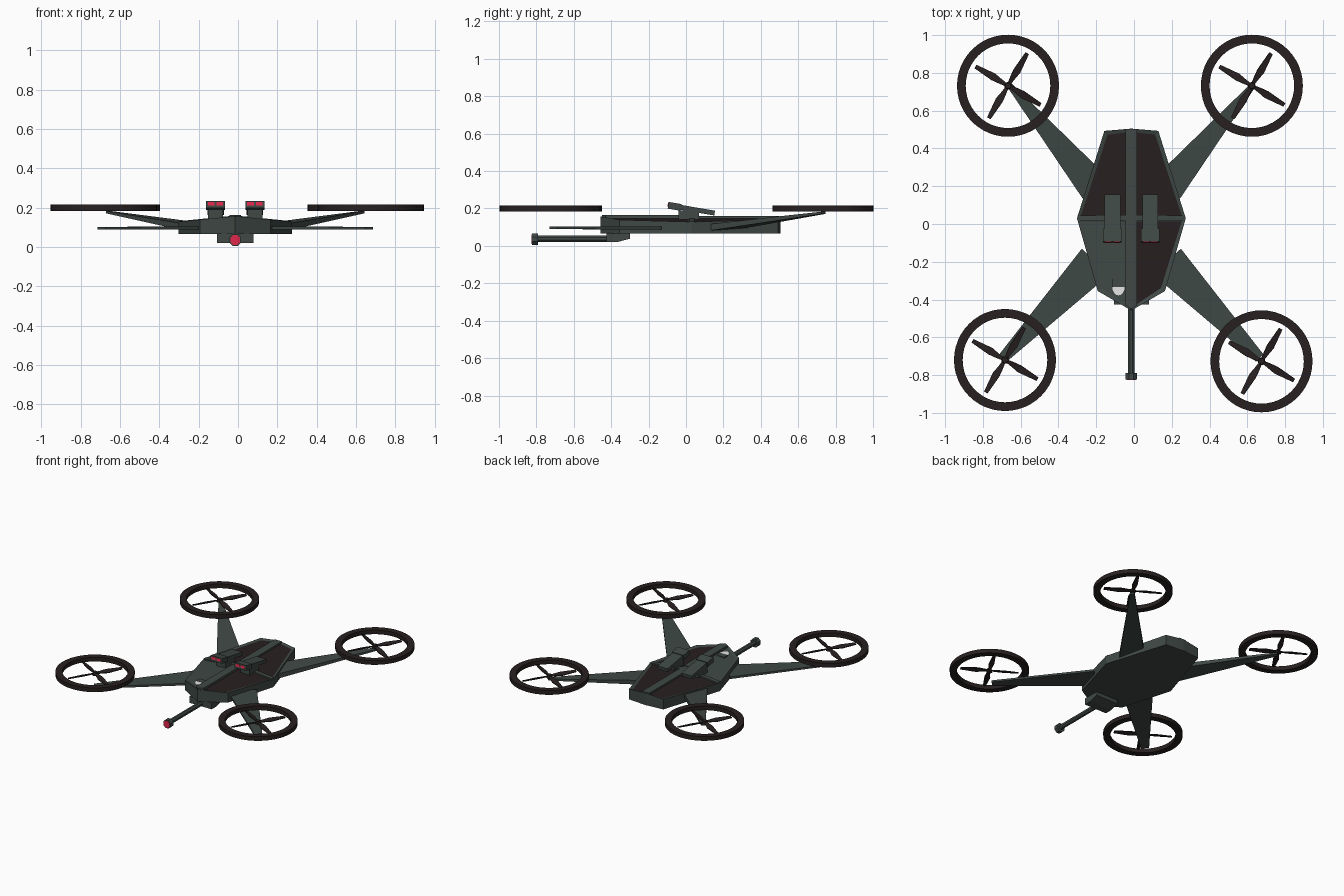
import bpy, bmesh, math
from mathutils import Matrix, Vector

if "Cube" in bpy.data.objects:
    bpy.data.objects.remove(bpy.data.objects["Cube"])

CX = -0.014  # centre line of the hull


def material(name, rgb):
    m = bpy.data.materials.new(name)
    m.use_nodes = True
    m.diffuse_color = (*rgb, 1)
    m.node_tree.nodes["Principled BSDF"].inputs["Base Color"].default_value = (*rgb, 1)
    return m


GREEN = material("grey green paint", (0.05, 0.066, 0.06))
DARK = material("dark brown", (0.021, 0.014, 0.014))
RED = material("signal red", (0.75, 0.02, 0.07))
WHITE = material("white", (0.9, 0.9, 0.9))


def finish(name, bm, mats, smooth=False):
    bmesh.ops.recalc_face_normals(bm, faces=bm.faces)
    me = bpy.data.meshes.new(name)
    bm.to_mesh(me)
    bm.free()
    ob = bpy.data.objects.new(name, me)
    bpy.context.collection.objects.link(ob)
    for m in mats:
        me.materials.append(m)
    if smooth:
        bpy.ops.object.select_all(action="DESELECT")
        ob.select_set(True)
        bpy.context.view_layer.objects.active = ob
        bpy.ops.object.shade_smooth_by_angle(angle=math.radians(35))
    return ob


def loft(bm, a, b):
    """Closed solid between two loops of equal length."""
    va, vb = [bm.verts.new(p) for p in a], [bm.verts.new(p) for p in b]
    n = len(va)
    for i in range(n):
        j = (i + 1) % n
        bm.faces.new((va[i], va[j], vb[j], vb[i]))
    return bm.faces.new(va[::-1]), bm.faces.new(vb)


def solid(name, a, b, mat, matrix=None):
    bm = bmesh.new()
    loft(bm, a, b)
    if matrix:
        bm.transform(matrix)
    return finish(name, bm, [mat])


def prism(name, pts, z0, z1, mat, matrix=None):
    return solid(name, [(x, y, z0) for x, y in pts], [(x, y, z1) for x, y in pts], mat, matrix)


def box(name, x, y, z, mat, matrix=None):
    pts = [(x[0], y[0]), (x[1], y[0]), (x[1], y[1]), (x[0], y[1])]
    return prism(name, pts, z[0], z[1], mat, matrix)


def rod(name, y0, y1, r, z, sides, mat):
    loop = [(CX + r * math.cos(t), z + r * math.sin(t))
            for t in (math.tau * (i + 0.5) / sides for i in range(sides))]
    return solid(name, [(x, y0, h) for x, h in loop], [(x, y1, h) for x, h in loop], mat)


# Hull: eight-sided slab with a low roof of four recessed panels
half = [(0, 0.505), (0.143, 0.493), (0.288, 0.03), (0.178, -0.355), (0, -0.458)]
roof = lambda x: 0.157 - 0.1 * abs(x)
bm = bmesh.new()
panels = {}
for s in (1, -1):
    side = [(CX + s * x, y) for x, y in half]
    for (x0, y0), (x1, y1) in zip(side, side[1:]):
        bm.faces.new([bm.verts.new(p) for p in (
            (x0, y0, 0.066), (x1, y1, 0.066), (x1, y1, roof(x1 - CX)), (x0, y0, roof(x0 - CX)))])
    bm.faces.new([bm.verts.new((x, y, 0.066)) for x, y in side])
    for end, pts in (("rear", half[:3] + [(0, 0.03)]), ("front", [(0, 0.03)] + half[2:])):
        panels[end, s] = bm.faces.new([bm.verts.new((CX + s * x, y, roof(x))) for x, y in pts])
bmesh.ops.remove_doubles(bm, verts=bm.verts, dist=1e-5)
bmesh.ops.recalc_face_normals(bm, faces=bm.faces)
for key, face in panels.items():
    bmesh.ops.inset_individual(bm, faces=[face], thickness=0.026, depth=-0.007)
    face.material_index = 0 if key == ("front", -1) else 1
finish("hull", bm, [GREEN, DARK])

# Roof spine, cross rib and the small white marker in the plain panel
box("rear_spine", (CX - 0.03, CX + 0.03), (0.0, 0.5), (0.13, 0.16), GREEN)
prism("front_spine", [(CX - 0.03, 0), (CX - 0.03, -0.43), (CX, -0.45),
                      (CX + 0.03, -0.43), (CX + 0.03, 0)], 0.13, 0.164, GREEN)
for s in (1, -1):
    rib = [[(CX + s * x, y, roof(x) + dz) for y, dz in
            ((0.015, -0.01), (0.015, 0.003), (0.045, 0.003), (0.045, -0.01))] for x in (0, 0.284)]
    solid("cross_rib", *rib, GREEN)
disc = [(CX - 0.068 + 0.033 * math.cos(t), -0.345 + 0.045 * math.sin(t))
        for t in (math.pi + math.pi * i / 8 for i in range(9))]
prism("marker_plate", [(x, y + 0.012) for x, y in disc], 0.142, 0.147, WHITE)
box("marker_hood", (CX - 0.101, CX - 0.035), (-0.333, -0.29), (0.138, 0.148), GREEN)


# Arms: flat tapering beams
def arm(name, root, tip, w0, w1, t0, t1):
    root, tip = Vector(root), Vector(tip)
    d = tip - root
    across = Vector((-d.y, d.x, 0)).normalized()
    up = Vector((0, 0, 1))
    ends = [[p + across * i * w / 2 + up * j * t / 2 for i, j in ((-1, -1), (1, -1), (1, 1), (-1, 1))]
            for p, w, t in ((root, w0, t0), (tip, w1, t1))]
    solid(name, *ends, GREEN)


for s, label in ((1, "left"), (-1, "right")):
    arm("rear_arm_" + label, (CX + s * 0.19, 0.19, 0.1), (CX + s * 0.645, 0.735, 0.177),
        0.175, 0.03, 0.035, 0.012)
    arm("front_arm_" + label, (CX + s * 0.19, -0.2, 0.096), (CX + s * 0.68, -0.71, 0.096),
        0.2, 0.055, 0.016, 0.013)


# Rotors: guard ring, hub and four tapered blades
def rotor(label, x, y):
    bm = bmesh.new()
    n = 48
    rings = []
    for i in range(n):
        c, q = math.cos(math.tau * i / n), math.sin(math.tau * i / n)
        rings.append([bm.verts.new((x + r * c, y + r * q, z)) for r, z in
                      ((0.224, 0.184), (0.27, 0.184), (0.27, 0.215), (0.224, 0.215))])
    for i in range(n):
        a, b = rings[i], rings[(i + 1) % n]
        for k in range(4):
            m = (k + 1) % 4
            bm.faces.new((a[k], b[k], b[m], a[m]))
    finish("guard_ring_" + label, bm, [DARK], True)

    bm = bmesh.new()
    outline = [(0.01, -0.008), (0.05, -0.014), (0.09, -0.022), (0.2, -0.012),
               (0.2, 0.008), (0.09, 0.018), (0.05, 0.014), (0.01, 0.008)]
    for k in range(4):
        start = len(bm.verts)
        loft(bm, [(u, v, -0.003) for u, v in outline], [(u, v, 0.003) for u, v in outline])
        bm.verts.ensure_lookup_table()
        turn = Matrix.Rotation(math.radians(60 + 90 * k), 4, "Z") @ Matrix.Rotation(0.25, 4, "X")
        bmesh.ops.transform(bm, matrix=turn, verts=bm.verts[start:])
    bmesh.ops.create_cone(bm, cap_ends=True, segments=12, radius1=0.02, radius2=0.016, depth=0.024)
    bm.transform(Matrix.Translation((x, y, 0.2)))
    finish("propeller_" + label, bm, [DARK])


rotor("rear_right", -0.667, 0.732)
rotor("rear_left", 0.624, 0.732)
rotor("front_right", -0.683, -0.72)
rotor("front_left", 0.675, -0.727)

# Roof launchers, tilted nose-up on pedestals
for s, label in ((1, "left"), (-1, "right")):
    x = CX + s * 0.1
    tilt = Matrix.Translation((x, 0.025, 0.197)) @ Matrix.Rotation(math.radians(-9.5), 4, "X")
    box("launcher_pedestal_" + label, (x - 0.038, x + 0.038), (-0.04, 0.07), (0.14, 0.19), GREEN)
    box("launcher_body_" + label, (-0.042, 0.042), (-0.06, 0.13), (-0.013, 0.013), GREEN, tilt)
    box("launcher_head_" + label, (-0.049, 0.049), (-0.122, -0.052), (-0.018, 0.018), GREEN, tilt)
    for k in (-1, 1):
        box("launcher_light_" + label, (k * 0.022 - 0.017, k * 0.022 + 0.017),
            (-0.125, -0.12), (-0.006, 0.011), RED, tilt)

# Chin gun: wedge-backed mount, barrel, muzzle and red tip
mount = [(-0.425, 0.068), (-0.425, 0.02), (-0.37, 0.02), (-0.3, 0.038), (-0.3, 0.068)]
solid("gun_mount", [(CX - 0.093, y, z) for y, z in mount],
      [(CX + 0.093, y, z) for y, z in mount], GREEN)
rod("gun_barrel", -0.8, -0.4, 0.018, 0.038, 8, GREEN)
rod("gun_muzzle", -0.823, -0.79, 0.033, 0.036, 8, GREEN)
rod("gun_tip", -0.827, -0.822, 0.027, 0.036, 8, RED)
